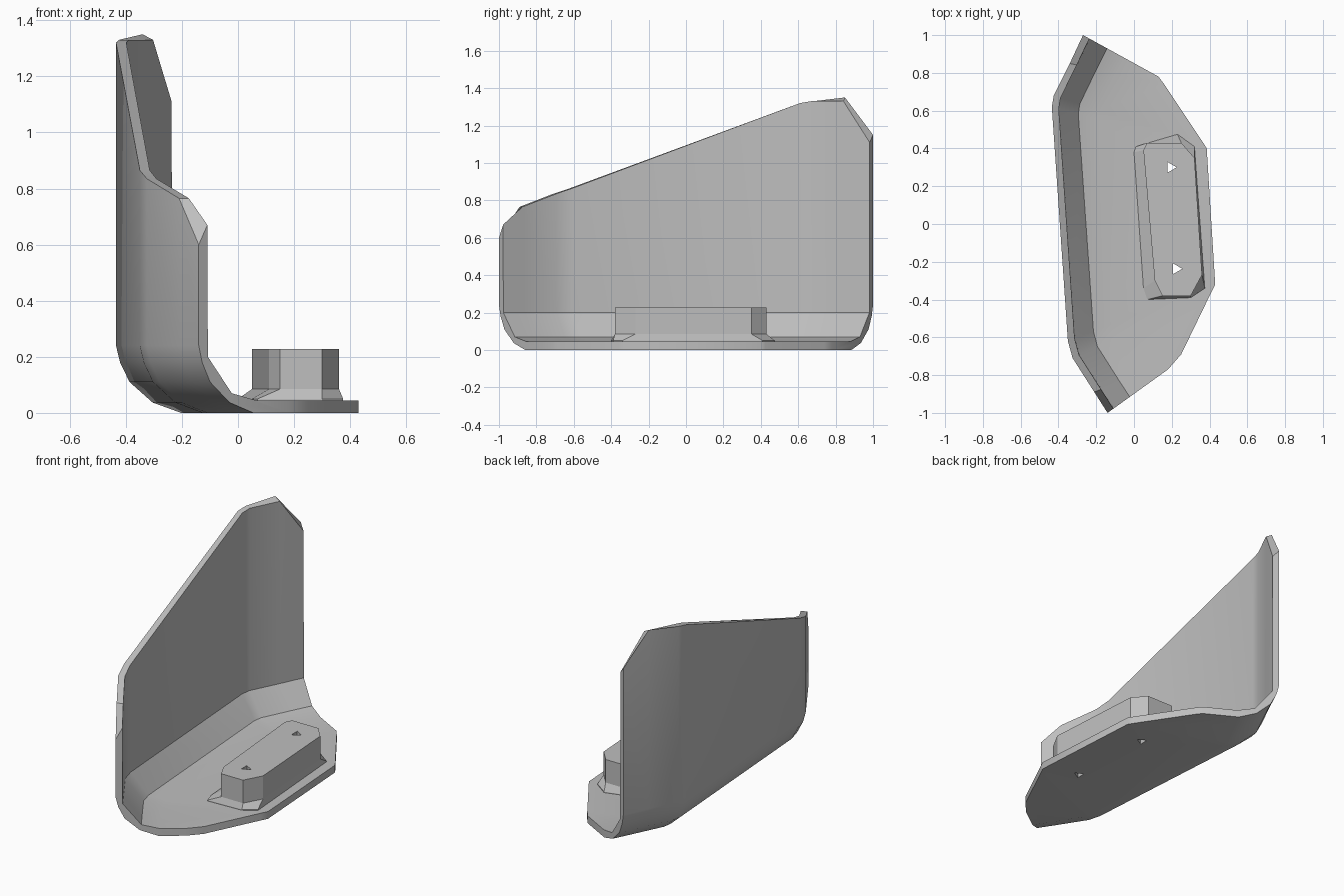
import bpy, bmesh, math
from mathutils import Vector

cube = bpy.data.objects.get("Cube")
if cube:
    bpy.data.objects.remove(cube, do_unlink=True)

grey = bpy.data.materials.new("plain grey")
grey.use_nodes = True
GREY = (0.52, 0.52, 0.52, 1)
grey.diffuse_color = GREY
grey.node_tree.nodes["Principled BSDF"].inputs["Base Color"].default_value = GREY


def loft(name, loops):
    """Skin a row of equal closed loops and cap both ends."""
    bm = bmesh.new()
    rings = [[bm.verts.new(p) for p in loop] for loop in loops]
    n = len(rings[0])
    for a, b in zip(rings, rings[1:]):
        for i in range(n):
            j = (i + 1) % n
            bm.faces.new((a[i], a[j], b[j], b[i]))
    bm.faces.new(rings[0])
    bm.faces.new(rings[-1])
    bmesh.ops.recalc_face_normals(bm, faces=bm.faces)
    mesh = bpy.data.meshes.new(name)
    bm.to_mesh(mesh)
    bm.free()
    obj = bpy.data.objects.new(name, mesh)
    bpy.context.collection.objects.link(obj)
    mesh.materials.append(grey)
    return obj


# Bracket section as (distance inward, height): outside bend, inside bend
OUTER = [(0, 0.24), (0.015, 0.18), (0.05, 0.11), (0.135, 0.037), (0.24, 0)]
INNER = [(0.25, 0.045), (0.145, 0.07), (0.04, 0.2)]
WALL = 0.038
FLOOR = 0.045


def section(outer, edge, top_out, top_in):
    start, end = Vector(outer), Vector(edge)
    inward = (end - start).normalized()

    def at(d, z):
        p = start + inward * d
        return (p.x, p.y, z)

    reach = (end - start).length
    return ([at(0, top_out)] + [at(*p) for p in OUTER]
            + [at(reach, 0), at(reach, FLOOR)]
            + [at(*p) for p in INNER] + [at(WALL, top_in)])


# Stations from back to front: outer wall point, floor edge point, top heights
stations = [
    ((-0.27, 1.0), (0.13, 0.78), 1.15, 1.11),
    ((-0.34, 0.85), (0.16, 0.74), 1.35, 1.33),
    ((-0.425, 0.68), (0.37, 0.425), 1.33, 1.33),
    ((-0.435, 0.62), (0.385, 0.40), 1.32, 1.32),
    ((-0.35, -0.62), (0.43, -0.32), 0.865, 0.865),
    ((-0.325, -0.71), (0.41, -0.36), 0.835, 0.835),
    ((-0.21, -0.89), (0.25, -0.69), 0.765, 0.765),
    ((-0.14, -1.0), (0.18, -0.77), 0.60, 0.67),
]
bracket = loft("bracket", [section(*s) for s in stations])

# Raised mounting block with a flared foot
body = [(0.05, 0.39), (0.07, 0.43), (0.25, 0.43), (0.32, 0.35),
        (0.36, -0.27), (0.30, -0.38), (0.15, -0.38), (0.11, -0.30)]
foot = [(0, 0.38), (0.01, 0.41), (0.23, 0.475), (0.32, 0.41),
        (0.375, -0.34), (0.30, -0.39), (0.07, -0.40), (0.05, -0.34)]
levels = [(foot, 0.03), (foot, 0.05), (body, 0.085), (body, 0.228)]
block = loft("mounting_block", [[(x, y, z) for x, y in ring] for ring, z in levels])

# Triangular screw holes through block and floor
for x, y in ((0.193, 0.30), (0.223, -0.237)):
    bpy.ops.mesh.primitive_cylinder_add(vertices=3, radius=0.033, depth=1,
                                        location=(x, y, 0),
                                        rotation=(0, 0, -math.pi / 2))
    cutter = bpy.context.object
    cutter.name = "hole_cutter"
    cutter.hide_render = True
    for obj in (bracket, block):
        mod = obj.modifiers.new("hole", "BOOLEAN")
        mod.operation = "DIFFERENCE"
        mod.solver = "EXACT"
        mod.object = cutter
        bpy.context.view_layer.objects.active = obj
        bpy.ops.object.modifier_apply(modifier=mod.name)
    bpy.data.objects.remove(cutter, do_unlink=True)

# Smooth bends, keep real edges sharp
bpy.ops.object.select_all(action="DESELECT")
bracket.select_set(True)
bpy.context.view_layer.objects.active = bracket
bpy.ops.object.shade_smooth_by_angle(angle=math.radians(35))
